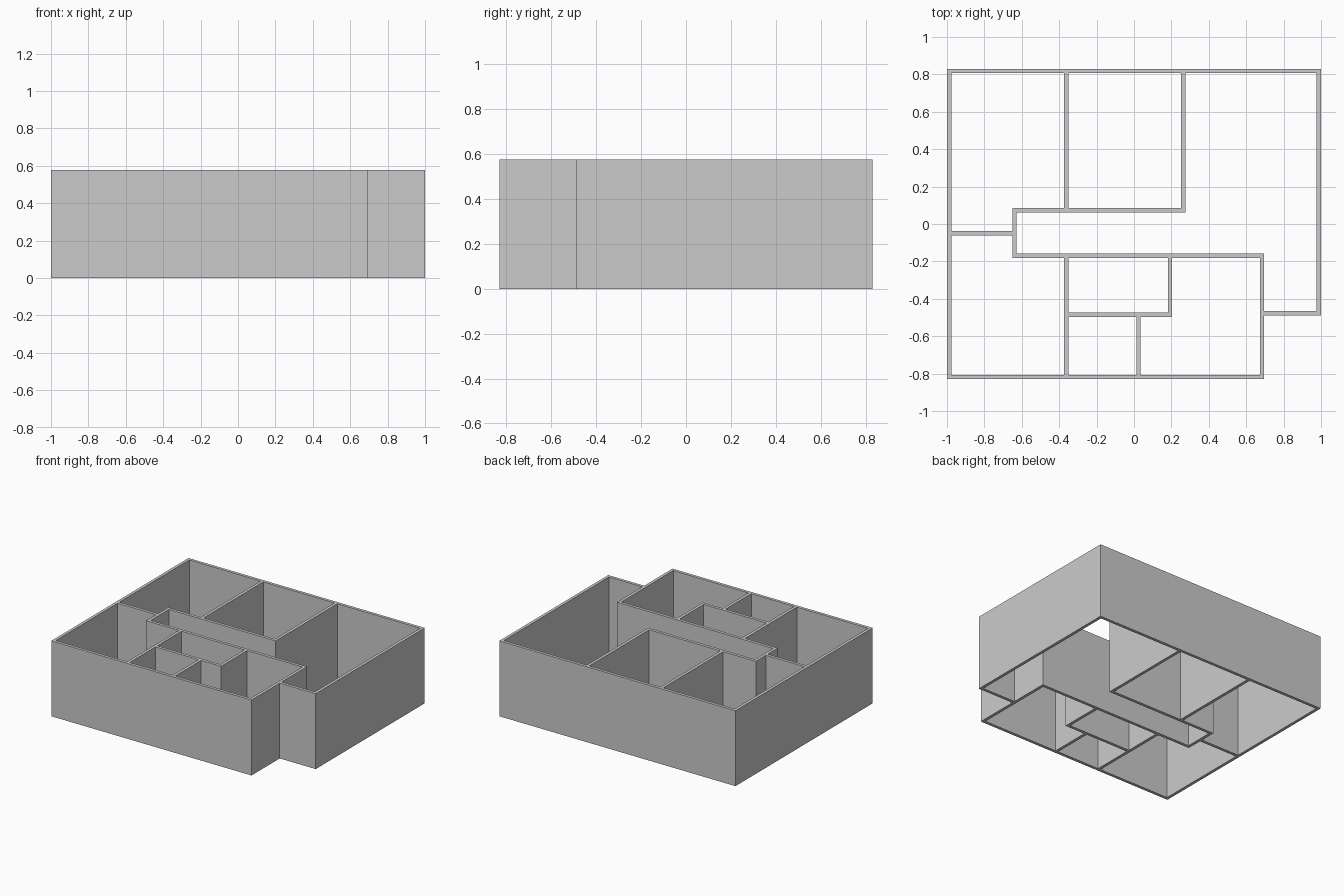
import bpy
import bmesh

HEIGHT = 0.577
T = 0.0115  # half wall thickness

cube = bpy.data.objects.get("Cube")
if cube:
    bpy.data.objects.remove(cube, do_unlink=True)

plaster = bpy.data.materials.new("light_grey_plaster")
plaster.use_nodes = True
grey = (0.6, 0.6, 0.6, 1)
plaster.diffuse_color = grey
plaster.node_tree.nodes["Principled BSDF"].inputs["Base Color"].default_value = grey

# Wall centre lines
W, E, N, S = -0.9885, 0.9885, 0.8185, -0.8185
NOTCH_X, NOTCH_Y = 0.684, -0.477
ROOM_X, HALL_X, BACK_X = -0.362, -0.639, 0.264
HALL_N, HALL_S = 0.073, -0.17
BATH_X, BATH_Y, CLOSET_X = 0.193, -0.485, 0.024

outer_runs = [
    (W, S, W, N), (W, N, E, N), (E, N, E, NOTCH_Y),
    (E, NOTCH_Y, NOTCH_X, NOTCH_Y), (NOTCH_X, NOTCH_Y, NOTCH_X, S),
    (NOTCH_X, S, W, S),
]
back_runs = [
    (ROOM_X, HALL_N, ROOM_X, N), (BACK_X, HALL_N, BACK_X, N),
    (HALL_X, HALL_N, BACK_X, HALL_N), (HALL_X, HALL_S, HALL_X, HALL_N),
    (W, -0.049, HALL_X, -0.049),
]
front_runs = [
    (HALL_X, HALL_S, NOTCH_X, HALL_S), (NOTCH_X, NOTCH_Y, NOTCH_X, HALL_S),
    (ROOM_X, S, ROOM_X, HALL_S), (ROOM_X, BATH_Y, BATH_X, BATH_Y),
    (BATH_X, BATH_Y, BATH_X, HALL_S), (CLOSET_X, S, CLOSET_X, BATH_Y),
]


def footprint(run):
    """Rectangle covered by a wall run, with square ends."""
    x0, y0, x1, y1 = run
    return (round(min(x0, x1) - T, 4), round(min(y0, y1) - T, 4),
            round(max(x0, x1) + T, 4), round(max(y0, y1) + T, 4))


def inside(x, y, rects):
    return any(a < x < c and b < y < d for a, b, c, d in rects)


def build_walls(name, runs, existing=()):
    """Joined plan of the runs, less any walls already standing, extruded up."""
    rects = [footprint(r) for r in runs]
    taken = [footprint(r) for r in existing]
    xs = sorted({v for r in rects + taken for v in (r[0], r[2])})
    ys = sorted({v for r in rects + taken for v in (r[1], r[3])})
    bm = bmesh.new()
    for x0, x1 in zip(xs, xs[1:]):
        for y0, y1 in zip(ys, ys[1:]):
            cx, cy = (x0 + x1) / 2, (y0 + y1) / 2
            if inside(cx, cy, rects) and not inside(cx, cy, taken):
                corners = ((x0, y0), (x1, y0), (x1, y1), (x0, y1))
                bm.faces.new([bm.verts.new((x, y, 0)) for x, y in corners])
    bmesh.ops.remove_doubles(bm, verts=bm.verts[:], dist=0.0001)
    base = bm.faces[:]
    top = bmesh.ops.extrude_face_region(bm, geom=base, use_keep_orig=True)
    lifted = [g for g in top["geom"] if isinstance(g, bmesh.types.BMVert)]
    bmesh.ops.translate(bm, verts=lifted, vec=(0, 0, HEIGHT))
    bmesh.ops.recalc_face_normals(bm, faces=bm.faces[:])
    mesh = bpy.data.meshes.new(name)
    bm.to_mesh(mesh)
    bm.free()
    mesh.materials.append(plaster)
    obj = bpy.data.objects.new(name, mesh)
    bpy.context.collection.objects.link(obj)


build_walls("outer_walls", outer_runs)
build_walls("front_partitions", front_runs, outer_runs)
build_walls("back_partitions", back_runs, outer_runs + front_runs)
